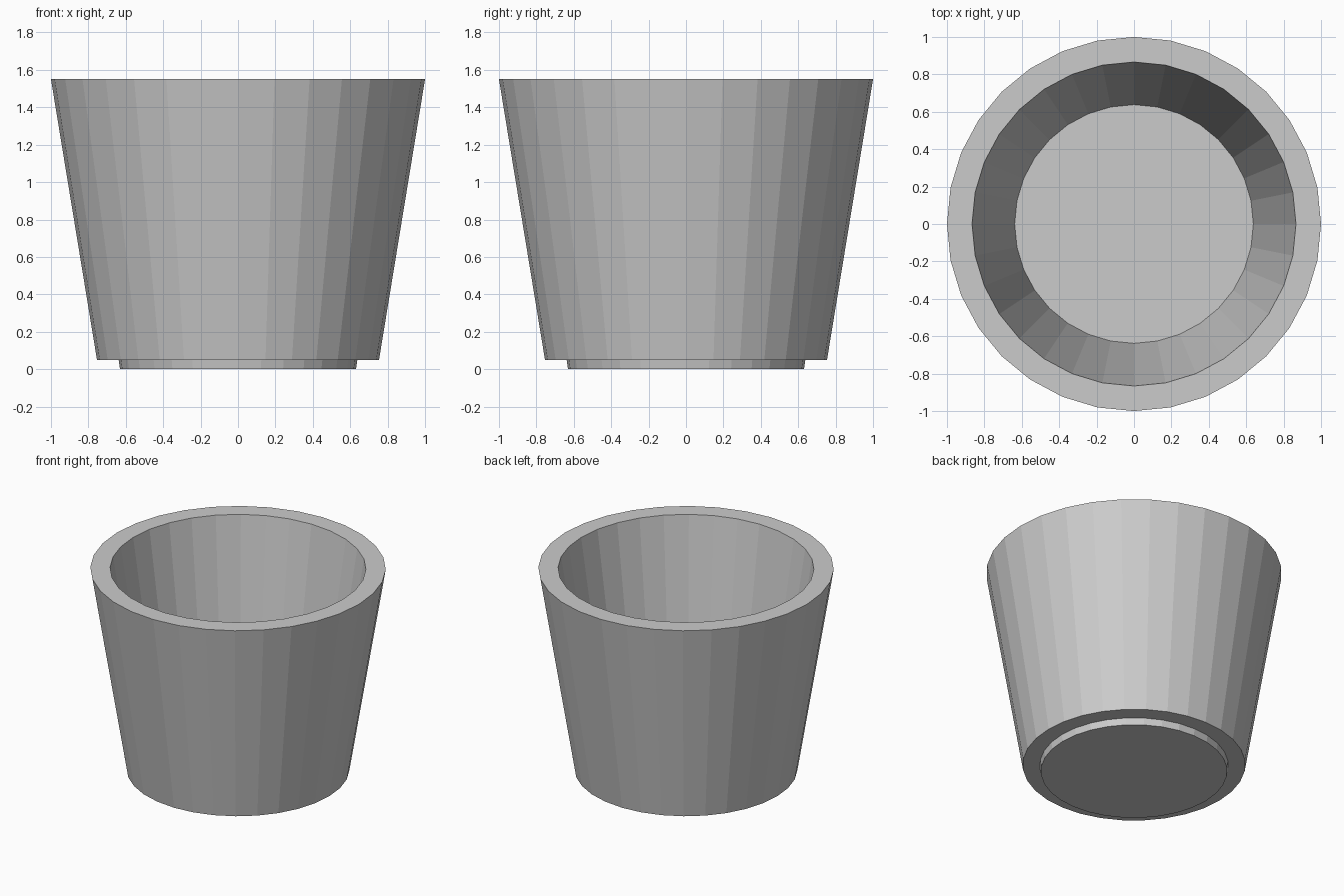
import bpy
import bmesh
from math import cos, sin, tau

if "Cube" in bpy.data.objects:
    bpy.data.objects.remove(bpy.data.objects["Cube"])

SIDES = 32


def lathe(name, profile):
    """Revolve a (radius, z) profile around z, capping both ends."""
    bm = bmesh.new()
    rings = [[bm.verts.new((r * cos(tau * i / SIDES), r * sin(tau * i / SIDES), z))
              for i in range(SIDES)] for r, z in profile]
    for low, high in zip(rings, rings[1:]):
        for i in range(SIDES):
            j = (i + 1) % SIDES
            bm.faces.new((low[i], low[j], high[j], high[i]))
    bm.faces.new(rings[0][::-1])
    bm.faces.new(rings[-1])
    mesh = bpy.data.meshes.new(name)
    bm.to_mesh(mesh)
    bm.free()
    obj = bpy.data.objects.new(name, mesh)
    bpy.context.collection.objects.link(obj)
    return obj


# Tapered pot in one piece: foot, ledge, outer wall, flat rim, inner wall, floor
lathe("pot", [
    (0.631, 0.0),
    (0.638, 0.05),
    (0.754, 0.05),
    (1.0, 1.55),
    (0.866, 1.55),
    (0.638, 0.053),
])
